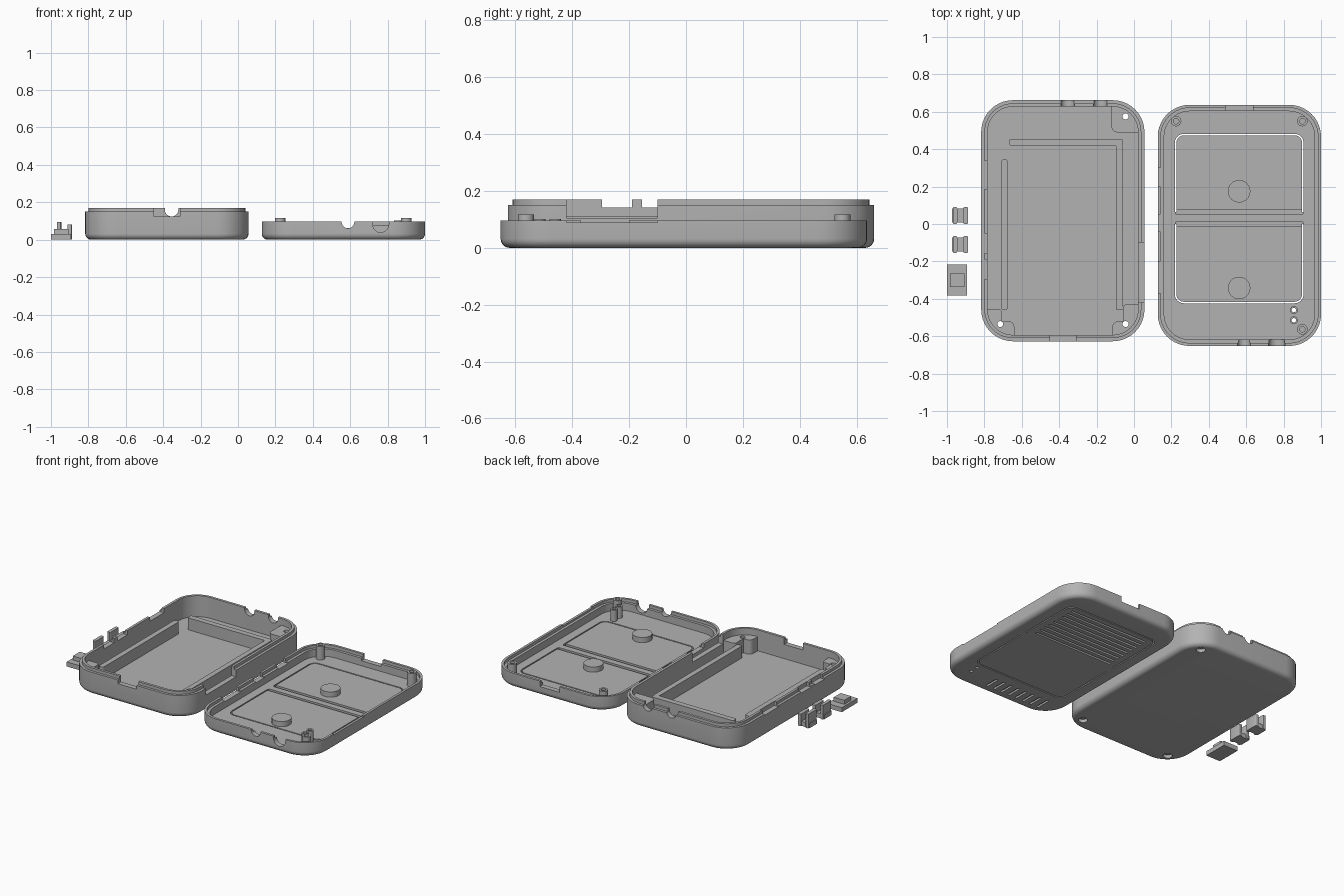
import bpy, bmesh, math

if "Cube" in bpy.data.objects:
    bpy.data.objects.remove(bpy.data.objects["Cube"])

grey = bpy.data.materials.new("plain grey")
grey.diffuse_color = (0.45, 0.45, 0.45, 1)
grey.use_nodes = True
grey.node_tree.nodes["Principled BSDF"].inputs["Base Color"].default_value = grey.diffuse_color


def rounded(x0, x1, y0, y1, r, n=10):
    """Counter-clockwise outline of a rounded rectangle."""
    pts = []
    for cx, cy, a in ((x1 - r, y1 - r, 0), (x0 + r, y1 - r, 90),
                      (x0 + r, y0 + r, 180), (x1 - r, y0 + r, 270)):
        for i in range(n + 1):
            t = math.radians(a + 90 * i / n)
            pts.append((cx + r * math.cos(t), cy + r * math.sin(t)))
    return pts


def rect(x0, x1, y0, y1):
    return [(x0, y0), (x1, y0), (x1, y1), (x0, y1)]


def circle(x, y, r, n=24):
    return [(x + r * math.cos(2 * math.pi * i / n),
             y + r * math.sin(2 * math.pi * i / n)) for i in range(n)]


def loft(name, rings):
    """Solid through stacked rings, capped at both ends."""
    bm = bmesh.new()
    loops = [[bm.verts.new(p) for p in ring] for ring in rings]
    for a, b in zip(loops, loops[1:]):
        for i in range(len(a)):
            j = (i + 1) % len(a)
            bm.faces.new((a[i], a[j], b[j], b[i]))
    bm.faces.new(loops[0][::-1])
    bm.faces.new(loops[-1])
    bmesh.ops.recalc_face_normals(bm, faces=bm.faces)
    me = bpy.data.meshes.new(name)
    bm.to_mesh(me)
    bm.free()
    ob = bpy.data.objects.new(name, me)
    bpy.context.collection.objects.link(ob)
    me.materials.append(grey)
    return ob


def prism(name, pts, z0, z1):
    return loft(name, [[(x, y, z) for x, y in pts] for z in (z0, z1)])


def box(name, x0, x1, y0, y1, z0, z1):
    return prism(name, rect(x0, x1, y0, y1), z0, z1)


def along_y(name, x, z, r, y0, y1):
    """Round bar lying along y."""
    return loft(name, [[(a, y, b) for a, b in circle(x, z, r)] for y in (y0, y1)])


def combine(ob, tools, op='DIFFERENCE'):
    """Apply booleans in turn and remove the cutters."""
    for t in tools:
        t.hide_render = True
        m = ob.modifiers.new("cut", 'BOOLEAN')
        m.object, m.operation, m.solver = t, op, 'EXACT'
    deps = bpy.context.evaluated_depsgraph_get()
    me = bpy.data.meshes.new_from_object(ob.evaluated_get(deps))
    ob.modifiers.clear()
    ob.data = me
    for t in tools:
        bpy.data.objects.remove(t)
    return ob


def shell(name, x0, x1, y0, y1, profile):
    """Tray from (inset, height) pairs, outside bottom to inside floor."""
    rings = []
    for d, z in profile:
        pts = rounded(x0 + d, x1 - d, y0 + d, y1 - d, 0.17 - d)
        rings.append([(x, y, z) for x, y in pts])
    return loft(name, rings)


F = 0.032
fillet = [(F - F * math.sin(t), F - F * math.cos(t))
          for t in (math.radians(15 * i) for i in range(7))]

# ---- deep tray with raised lip ----
L = (-0.817, 0.056, -0.627, 0.662)
deep = shell("deep_tray", *L, fillet + [(0, 0.15), (0.017, 0.15), (0.017, 0.17),
                                        (0.034, 0.17), (0.034, 0.03)])
screws = [(-0.045, 0.575), (-0.045, -0.535), (-0.715, -0.535)]
cuts = [
    box("right_gap", 0.01, 0.08, -0.42, -0.10, 0.105, 0.2),
    box("front_gap", -0.45, -0.31, -0.65, -0.58, 0.125, 0.2),
    along_y("back_port_a", -0.355, 0.16, 0.036, 0.6, 0.7),
    box("back_port_a_top", -0.391, -0.319, 0.6, 0.7, 0.16, 0.2),
    along_y("back_port_b", -0.18, 0.16, 0.036, 0.6, 0.7),
    box("back_port_b_top", -0.216, -0.144, 0.6, 0.7, 0.16, 0.2),
]
for y0, y1 in ((-0.295, -0.19), (-0.155, -0.05), (0.187, 0.337)):
    cuts.append(box("left_gap", -0.85, -0.77, y0, y1, 0.142, 0.2))


def screw_cuts():
    out = []
    for x, y in screws:
        out.append(prism("hole", circle(x, y, 0.016), -0.02, 0.2))
        out.append(prism("counterbore", circle(x, y, 0.028), -0.02, 0.022))
    return out


combine(deep, cuts + screw_cuts())

# corner screw bosses, trimmed to the tray interior
for name, parts in (
        ("back_right_boss", [(-0.12, 0.06, 0.49, 0.67)]),
        ("front_right_boss", [(-0.115, 0.06, -0.64, -0.52), (-0.06, 0.06, -0.56, -0.43)]),
        ("front_left_boss", [(-0.83, -0.64, -0.64, -0.52), (-0.83, -0.705, -0.56, -0.455)])):
    boss = prism(name, rounded(*parts[0], 0.03, 5), 0.028, 0.125)
    if len(parts) > 1:
        combine(boss, [prism("part", rounded(*parts[1], 0.02, 5), 0.028, 0.125)], 'UNION')
    d = 0.033
    inside = prism("inside", rounded(L[0] + d, L[1] - d, L[2] + d, L[3] - d, 0.17 - d),
                   0.0, 0.2)
    combine(boss, [inside], 'INTERSECT')
    combine(boss, screw_cuts())

# battery fence ribs
prism("left_rib", rounded(-0.71, -0.675, -0.46, 0.345, 0.012, 4), 0.028, 0.11)
prism("back_rib", rounded(-0.668, -0.06, 0.418, 0.455, 0.012, 4), 0.028, 0.11)
prism("right_rib", rounded(-0.095, -0.06, -0.46, 0.42, 0.004, 2), 0.028, 0.11)

# ---- shallow tray with recessed rim ----
R = (0.127, 1.0, -0.652, 0.637)
shallow = shell("shallow_tray", *R, fillet + [(0, 0.097), (0.016, 0.097), (0.016, 0.077),
                                              (0.034, 0.077), (0.034, 0.027)])


def flap_slot(y_hinge, y_far, w=0.004):
    """U-shaped slit around a flexing panel."""
    s = 1 if y_far > y_hinge else -1
    x0, x1, r = 0.222, 0.903, 0.045

    def side(o):
        pts = [(x0 + o, y_hinge)]
        for cx, a0 in ((x0 + r, 180), (x1 - r, 90)):
            for i in range(7):
                t = math.radians(a0 - 15 * i)
                pts.append((cx + (r - o) * math.cos(t),
                            y_far - s * r + s * (r - o) * math.sin(t)))
        return pts + [(x1 - o, y_hinge)]
    return prism("slit", side(-w) + side(w)[::-1], -0.02, 0.05)


cuts = [
    along_y("front_port_a", 0.588, 0.095, 0.034, -0.7, -0.59),
    along_y("front_port_b", 0.763, 0.082, 0.043, -0.7, -0.59),
    box("front_port_b_top", 0.72, 0.806, -0.7, -0.59, 0.082, 0.15),
    box("back_gap", 0.49, 0.635, 0.59, 0.7, 0.06, 0.15),
    box("left_gap_a", 0.1, 0.17, -0.37, -0.20, 0.07, 0.15),
    box("left_gap_b", 0.1, 0.17, 0.20, 0.30, 0.07, 0.15),
    box("left_gap_c", 0.1, 0.17, -0.04, 0.05, 0.07, 0.15),
    box("right_gap", 0.968, 1.02, -0.42, -0.10, 0.09, 0.15),
    flap_slot(0.064, 0.478), flap_slot(0.0, -0.42),
    box("hinge_a", 0.222, 0.903, 0.053, 0.075, 0.014, 0.05),
    box("hinge_b", 0.222, 0.903, -0.011, 0.011, 0.014, 0.05),
]
for i in range(9):  # long grip grooves underneath
    y = 0.095 + i * 0.042
    cuts.append(prism("groove", rounded(0.27, 0.855, y - 0.007, y + 0.007, 0.0069, 4), -0.02, 0.012))
for i in range(8):  # short vent grooves underneath
    x = 0.27 + i * 0.057
    cuts.append(prism("vent", rounded(x - 0.008, x + 0.008, -0.59, -0.49, 0.0079, 4), -0.02, 0.012))
lamps = [(0.855, -0.46), (0.855, -0.515)]
cuts += [prism("lamp_hole", circle(x, y, 0.012), -0.02, 0.1) for x, y in lamps]
combine(shallow, cuts)

# hollow posts and lamp tubes
for x, y in ((0.225, 0.55), (0.9, 0.55), (0.9, -0.563)):
    post = prism("screw_post", circle(x, y, 0.028), 0.025, 0.117)
    combine(post, [prism("bore", circle(x, y, 0.015), 0.04, 0.2)])
for x, y in lamps:
    tube = prism("lamp_tube", circle(x, y, 0.021), 0.025, 0.102)
    combine(tube, [prism("bore", circle(x, y, 0.012), 0.0, 0.2)])

# switch pads on the flaps
for y in (0.175, -0.342):
    prism("switch_pad", circle(0.562, y, 0.06, 40), 0.025, 0.062)

# ---- loose slide caps and push button ----
for y in (0.045, -0.11):
    prism("slide_base", rect(-0.972, -0.888, y - 0.038, y + 0.038), 0, 0.03)
    prism("slide_tall_wall", rounded(-0.968, -0.945, y - 0.046, y + 0.046, 0.008, 3), 0, 0.095)
    prism("slide_low_wall", rounded(-0.912, -0.887, y - 0.046, y + 0.046, 0.008, 3), 0, 0.08)
box("button_flange", -1.0, -0.893, -0.382, -0.217, 0, 0.03)
box("button_cap", -0.985, -0.907, -0.338, -0.265, 0.028, 0.057)

# smooth curved walls, keep edges crisp
for ob in list(bpy.context.scene.objects):
    bpy.ops.object.select_all(action='DESELECT')
    ob.select_set(True)
    bpy.context.view_layer.objects.active = ob
    bpy.ops.object.shade_smooth_by_angle(angle=math.radians(30))
